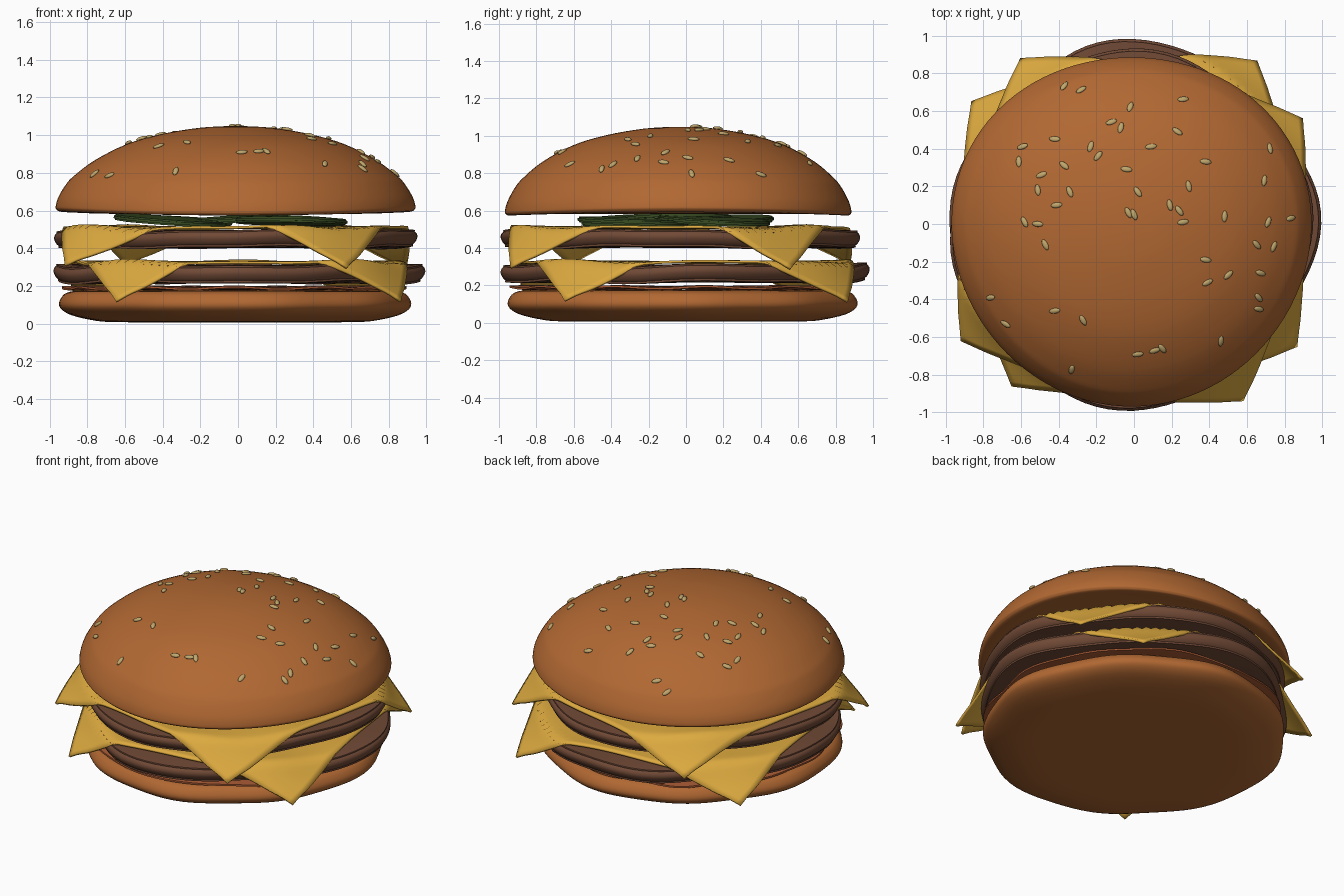
import bpy, bmesh, math, random
from mathutils import Vector, Matrix
from mathutils.bvhtree import BVHTree

if "Cube" in bpy.data.objects:
    bpy.data.objects.remove(bpy.data.objects["Cube"])

random.seed(4)
cos, sin, pi = math.cos, math.sin, math.pi


def material(name, rgb):
    m = bpy.data.materials.new(name)
    m.diffuse_color = (*rgb, 1)
    m.use_nodes = True
    m.node_tree.nodes["Principled BSDF"].inputs["Base Color"].default_value = m.diffuse_color
    return m


BUN = material("toasted bun", (0.44, 0.138, 0.032))
TOMATO = material("red sauce", (0.40, 0.105, 0.035))
PATTY = material("grilled meat", (0.165, 0.068, 0.037))
CHEESE = material("yellow cheese", (0.72, 0.40, 0.05))
PICKLE = material("dark pickle", (0.042, 0.075, 0.017))
SEED = material("sesame", (0.52, 0.38, 0.15))


def finish(bm, name, mat, angle=50):
    bmesh.ops.recalc_face_normals(bm, faces=bm.faces)
    mesh = bpy.data.meshes.new(name)
    bm.to_mesh(mesh)
    bm.free()
    mesh.materials.append(mat)
    ob = bpy.data.objects.new(name, mesh)
    bpy.context.collection.objects.link(ob)
    bpy.ops.object.select_all(action='DESELECT')
    ob.select_set(True)
    bpy.context.view_layer.objects.active = ob
    bpy.ops.object.shade_smooth_by_angle(angle=math.radians(angle))
    return ob


def refine(pts, n=3):
    """Round a coarse profile with a Catmull-Rom curve."""
    p = [Vector(q) for q in pts]
    p = [p[0]] + p + [p[-1]]
    out = []
    for i in range(1, len(p) - 2):
        a, b, c, d = p[i - 1:i + 3]
        for k in range(n):
            t = k / n
            out.append(0.5 * (2 * b + (c - a) * t + (2 * a - 5 * b + 4 * c - d) * t * t
                              + (3 * b - a - 3 * c + d) * t ** 3))
    return out + [p[-1]]


def lathe(profile, radius, lift, centre=(0, 0), seg=96):
    """Spin a (relative radius, z) profile with a wavy rim; ends close at the axis."""
    bm = bmesh.new()
    rings = []
    for f, z in profile:
        ring = []
        for i in range(seg):
            a = 2 * pi * i / seg
            r = f * radius(a)
            ring.append(bm.verts.new((centre[0] + r * cos(a), centre[1] + r * sin(a),
                                      z + lift(a, f))))
        rings.append(ring)
    for lo, hi in zip(rings, rings[1:]):
        for i in range(seg):
            j = (i + 1) % seg
            bm.faces.new((lo[i], lo[j], hi[j], hi[i]))
    for ring, z in ((rings[0], profile[0][1]), (rings[-1], profile[-1][1])):
        hub = bm.verts.new((*centre, z))
        for i in range(seg):
            bm.faces.new((ring[i], ring[(i + 1) % seg], hub))
    return bm


# bottom bun with a lumpy rim
lathe(refine([(0.4, 0.008), (0.70, 0.008), (0.82, 0.02), (0.93, 0.045), (0.985, 0.075), (1, 0.105),
              (0.985, 0.14), (0.95, 0.165), (0.85, 0.175), (0.4, 0.175)]),
      lambda a: 0.922 + 0.012 * cos(4 * a) + 0.009 * sin(9 * a + 1),
      lambda a, f: 0, (-0.022, -0.022))
bun_bm = lathe(refine([(0.4, 0.008), (0.70, 0.008), (0.82, 0.02), (0.93, 0.045), (0.985, 0.075),
                       (1, 0.105), (0.985, 0.14), (0.95, 0.165), (0.85, 0.175), (0.4, 0.175)]),
               lambda a: 0.922 + 0.012 * cos(4 * a) + 0.009 * sin(9 * a + 1),
               lambda a, f: 0, (-0.022, -0.022))
finish(bun_bm, "bottom_bun", BUN)

# thin rippled sauce layer on the bottom bun
finish(lathe([(0.5, 0.177), (0.9, 0.178), (1, 0.183), (1, 0.194), (0.9, 0.198), (0.5, 0.198)],
             lambda a: 0.905 + 0.012 * sin(7 * a) + 0.008 * cos(12 * a),
             lambda a, f: 0.006 * f ** 4 * sin(11 * a), (-0.02, -0.02)),
       "sauce_layer", TOMATO)


def patty_and_cheese(tag, base, top, radius, lift, centre, turn):
    h = top - base
    # patty
    prof = refine([(0.5, base), (0.93, base), (0.975, base + 0.15 * h), (0.995, base + 0.4 * h),
                   (1, base + 0.65 * h), (0.985, base + 0.88 * h), (0.94, top), (0.5, top)])
    finish(lathe(prof, radius, lambda a, f: lift(a) * f ** 6, centre), tag + "_patty", PATTY)

    # square cheese slice, corners draped over the patty rim
    bm = bmesh.new()
    bmesh.ops.create_grid(bm, x_segments=44, y_segments=44, size=0.85)
    bmesh.ops.rotate(bm, verts=bm.verts, cent=(0, 0, 0),
                     matrix=Matrix.Rotation(math.radians(turn - 45), 3, 'Z'))
    for v in bm.verts:
        r, a = v.co.xy.length, math.atan2(v.co.y, v.co.x)
        edge = radius(a) * 0.965
        z = top + 0.006 + lift(a) * min(r / edge, 1) ** 6
        if r > 1.08:
            r = 1.08 + (r - 1.08) * 0.85
        if r > edge:
            d = r - edge
            r = edge + 0.62 * d
            z -= 0.72 * d + 0.05 * sin(pi * min(d / 0.24, 1)) * 0.2
        v.co = (centre[0] + r * cos(a), centre[1] + r * sin(a), z)
    ob = finish(bm, tag + "_cheese", CHEESE)
    thick = ob.modifiers.new("thickness", 'SOLIDIFY')
    thick.thickness = 0.014
    thick.offset = 1


patty_and_cheese("lower", 0.215, 0.312,
                 lambda a: 0.952 + 0.034 * cos(4 * a) + 0.009 * sin(7 * a + 1),
                 lambda a: 0.008 * sin(5 * a) + 0.006 * cos(8 * a), (0, 0), 53)
patty_and_cheese("upper", 0.402, 0.496,
                 lambda a: 0.938 + 0.024 * cos(4 * a - 0.3) + 0.010 * sin(6 * a),
                 lambda a: 0.008 * cos(5 * a + 1) + 0.005 * sin(9 * a), (-0.012, -0.03), 33)

# overlapping pickle slices
for k, (x, y, z, tx, ty) in enumerate([(-0.36, -0.26, 0.546, 2, 4), (0.28, -0.28, 0.543, -2, 1),
                                       (0.27, 0.15, 0.545, -3, 2), (-0.33, 0.17, 0.546, 2, 3),
                                       (-0.02, -0.05, 0.555, 1, -4)]):
    bm = bmesh.new()
    bmesh.ops.create_cone(bm, cap_ends=True, segments=32, radius1=0.3, radius2=0.3, depth=0.03)
    bmesh.ops.bevel(bm, geom=[e for e in bm.edges if abs(e.verts[0].co.z - e.verts[1].co.z) < 1e-4],
                    offset=0.008, segments=2, affect='EDGES')
    bm.transform(Matrix.Translation((x, y, z)) @ Matrix.Rotation(math.radians(tx), 4, 'X')
                 @ Matrix.Rotation(math.radians(ty), 4, 'Y'))
    finish(bm, f"pickle_slice_{k + 1}", PICKLE)

# domed top bun, rim slightly raised at the two sides
crown = refine([(0.45, 0.582), (0.85, 0.58), (0.97, 0.574), (0.996, 0.582), (1, 0.60), (0.985, 0.65),
                (0.945, 0.72), (0.90, 0.772), (0.785, 0.862), (0.61, 0.95), (0.42, 1.004),
                (0.21, 1.038), (0.05, 1.048)], 4)
bm = lathe(crown, lambda a: 0.94 + 0.014 * cos(2 * a) + 0.012 * cos(3 * (a + pi / 2)),
           lambda a, f: 0.025 * f ** 8 * cos(a) ** 2, (-0.013, -0.03))
bmesh.ops.recalc_face_normals(bm, faces=bm.faces)
surface = BVHTree.FromBMesh(bm)
finish(bm, "top_bun", BUN)

# sesame seeds laid on the dome
spots = [(-.37, .73), (-.28, .71), (-.02, .62), (.26, .66), (-.12, .54), (-.07, .51), (.23, .49),
         (-.59, .41), (-.42, .45), (-.61, .33), (-.37, .31), (-.23, .41), (-.19, .36), (.09, .41),
         (.38, .33), (-.04, .29), (.72, .40), (.69, .23), (-.49, .26), (-.51, .18), (-.34, .17),
         (-.41, .10), (.02, .17), (.29, .20), (.19, .10), (.24, .07), (-.03, .06), (0, .05),
         (.26, .01), (-.58, .01), (-.51, 0), (-.47, -.11), (.48, .04), (.71, .01), (.83, .03),
         (.65, -.11), (.74, -.12), (.38, -.19), (.50, -.27), (.39, -.31), (.67, -.26), (.66, -.39),
         (.66, -.45), (-.76, -.39), (-.68, -.53), (-.42, -.46), (-.27, -.51), (.02, -.69),
         (.11, -.67), (.15, -.66), (.46, -.62), (-.33, -.77)]
bm = bmesh.new()
for x, y in spots:
    hit, normal, _, _ = surface.ray_cast(Vector((x, y, 2)), Vector((0, 0, -1)))
    if hit is None:
        continue
    place = (Matrix.Translation(hit + normal * 0.004)
             @ normal.to_track_quat('Z', 'Y').to_matrix().to_4x4()
             @ Matrix.Rotation(random.uniform(0, pi), 4, 'Z')
             @ Matrix.Diagonal((0.031, 0.015, 0.010, 1)))
    bmesh.ops.create_uvsphere(bm, u_segments=12, v_segments=8, radius=1, matrix=place)
finish(bm, "sesame_seeds", SEED)
